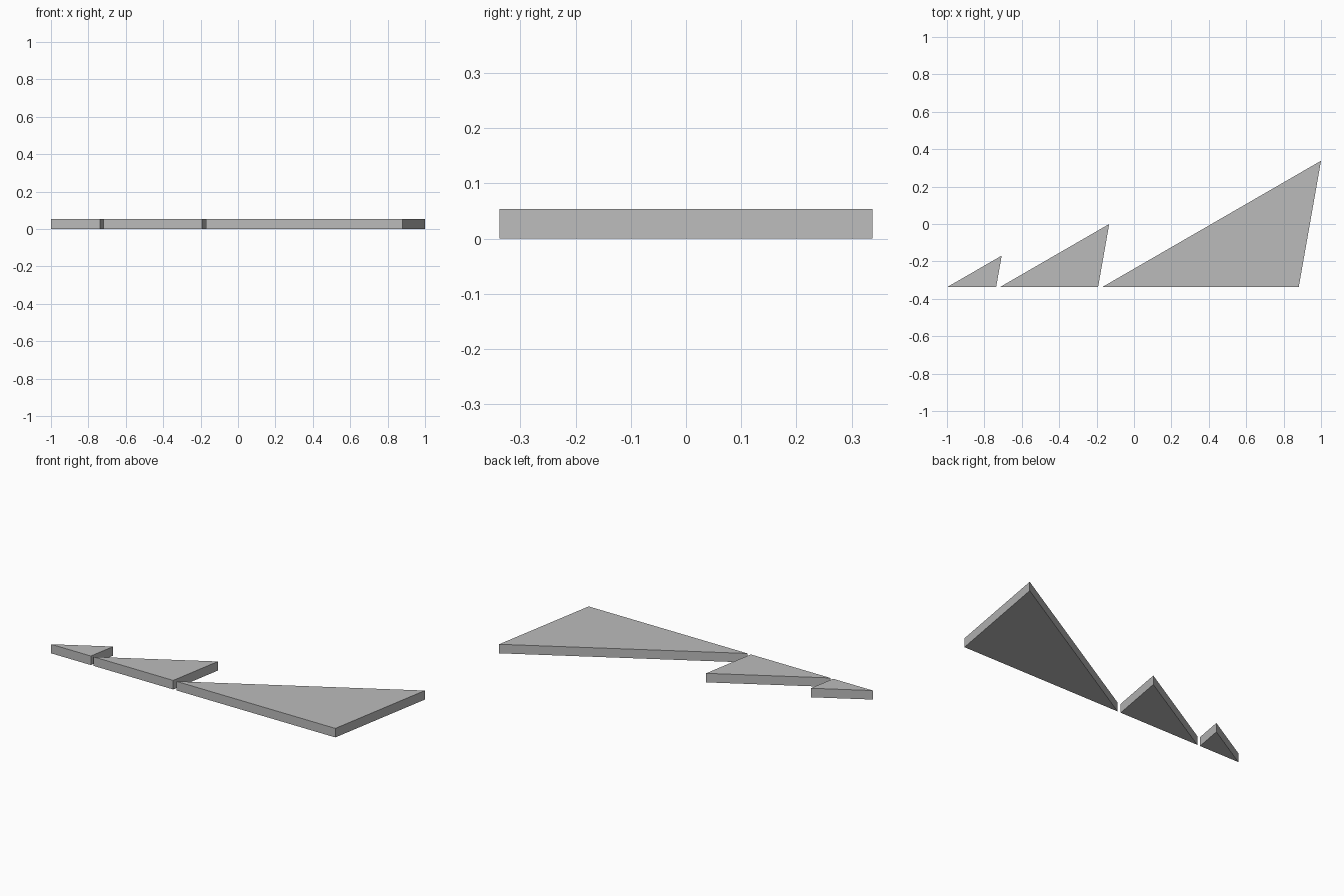
import bpy
import bmesh
import math

cube = bpy.data.objects.get("Cube")
if cube:
    bpy.data.objects.remove(cube, do_unlink=True)

GREY = (0.5, 0.5, 0.5, 1.0)
mat = bpy.data.materials.new("plain_grey")
mat.use_nodes = True
mat.diffuse_color = GREY
mat.node_tree.nodes["Principled BSDF"].inputs["Base Color"].default_value = GREY

FRONT = -0.338
THICKNESS = 0.054


def wedge(name, tip_x, depth):
    """Flat triangular plate: 30 degree tip, end edge leaning out 10 degrees."""
    apex_x = tip_x + depth / math.tan(math.radians(30))
    heel_x = apex_x - depth * math.tan(math.radians(10))
    outline = [(tip_x, FRONT), (heel_x, FRONT), (apex_x, FRONT + depth)]

    bm = bmesh.new()
    base = bm.faces.new([bm.verts.new((x, y, 0)) for x, y in outline])
    top = bmesh.ops.extrude_face_region(bm, geom=[base], use_keep_orig=True)["geom"]
    bmesh.ops.translate(bm, vec=(0, 0, THICKNESS),
                        verts=[v for v in top if isinstance(v, bmesh.types.BMVert)])
    bmesh.ops.recalc_face_normals(bm, faces=bm.faces)

    mesh = bpy.data.meshes.new(name)
    bm.to_mesh(mesh)
    bm.free()
    mesh.materials.append(mat)
    obj = bpy.data.objects.new(name, mesh)
    bpy.context.collection.objects.link(obj)


# Three plates in a row, each twice the size of the last
wedge("small_wedge", -1.0, 0.169)
wedge("medium_wedge", -0.718, 0.338)
wedge("large_wedge", -0.171, 0.676)
